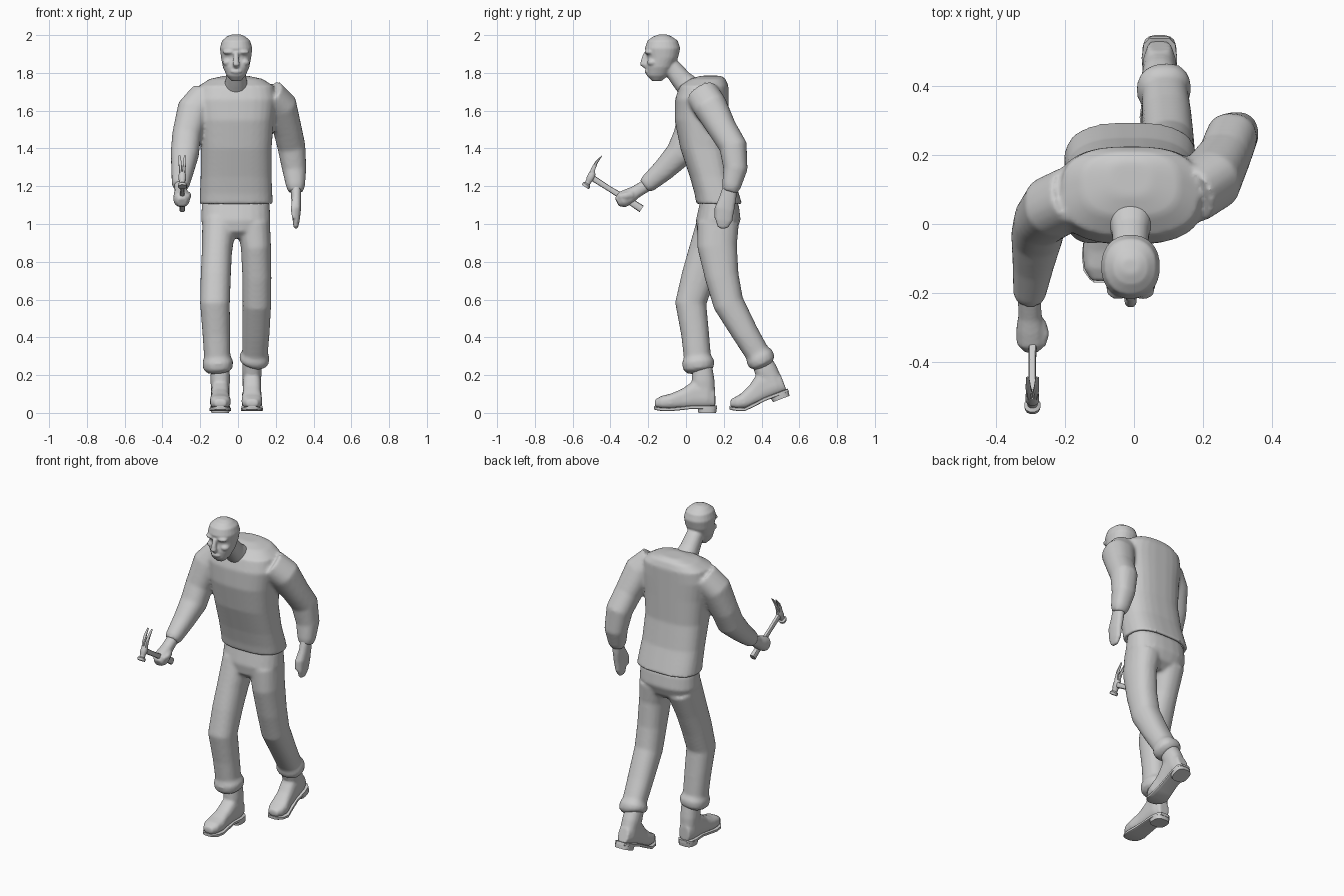
import bpy, bmesh, math
from mathutils import Vector, Matrix


def loft(bm, rings, n=20, e=2.3):
    """Skin a row of (centre, half axis u, half axis v) super-ellipse rings, capped."""
    loops = []
    for c, u, v in rings:
        loop = []
        for i in range(n):
            a = 2 * math.pi * (i + .5) / n
            cs, sn = math.cos(a), math.sin(a)
            p = Vector(u) * math.copysign(abs(cs) ** (2 / e), cs)
            q = Vector(v) * math.copysign(abs(sn) ** (2 / e), sn)
            loop.append(bm.verts.new(Vector(c) + p + q))
        loops.append(loop)
    for a, b in zip(loops, loops[1:]):
        for i in range(n):
            j = (i + 1) % n
            bm.faces.new((a[i], a[j], b[j], b[i]))
    bm.faces.new(loops[0])
    bm.faces.new(loops[-1])


def flat(x, rows):
    """Horizontal rings from rows of (z, y front, y back, half width)."""
    return [((x, (f + b) / 2, z), (w, 0, 0), (0, (b - f) / 2, 0)) for z, f, b, w in rows]


def tube(pts):
    """Rings square to a path of (x, y, z, radius u, radius v)."""
    out = []
    for i, p in enumerate(pts):
        a, b = pts[max(i - 1, 0)], pts[min(i + 1, len(pts) - 1)]
        t = (Vector(b[:3]) - Vector(a[:3])).normalized()
        u = (Vector((1, 0, 0)) - t * t.x).normalized()
        out.append((p[:3], u * p[3], t.cross(u) * p[-1]))
    return out


def ball(bm, c, r):
    bmesh.ops.create_uvsphere(bm, u_segments=14, v_segments=9, radius=1,
                              matrix=Matrix.Translation(c) @ Matrix.Diagonal((*r, 1)))


def finish(bm, name, voxel=0, smooth=4):
    bmesh.ops.recalc_face_normals(bm, faces=bm.faces)
    me = bpy.data.meshes.new(name)
    bm.to_mesh(me)
    bm.free()
    ob = bpy.data.objects.new(name, me)
    bpy.context.collection.objects.link(ob)
    if voxel:
        m = ob.modifiers.new("blend", 'REMESH')
        m.mode, m.voxel_size, m.use_smooth_shade = 'VOXEL', voxel, True
        s = ob.modifiers.new("soften", 'SMOOTH')
        s.factor, s.iterations = .5, smooth
    else:
        bpy.context.view_layer.objects.active = ob
        ob.select_set(True)
        bpy.ops.object.shade_smooth_by_angle(angle=math.radians(40))
        ob.select_set(False)
    return ob


# Shirt: leaning torso with a hollow hem, and both sleeves
bm = bmesh.new()
loft(bm, flat(-.01, [(1.785, .08, .185, .06), (1.768, .02, .21, .14), (1.73, -.035, .225, .2),
                     (1.66, -.058, .225, .215), (1.55, -.06, .225, .2), (1.4, -.03, .225, .188),
                     (1.25, .02, .25, .188), (1.16, .045, .28, .192), (1.105, .055, .298, .194),
                     (1.105, .075, .278, .176), (1.17, .085, .25, .165)]), 28, 2.7)
loft(bm, tube([(.16, .09, 1.68, .09), (.225, .13, 1.62, .09), (.262, .195, 1.5, .076),
               (.283, .25, 1.41, .074), (.298, .262, 1.29, .064), (.305, .24, 1.2, .05),
               (.307, .232, 1.17, .038)]))
loft(bm, tube([(-.17, .08, 1.67, .09), (-.235, .05, 1.6, .09), (-.272, .01, 1.47, .077),
               (-.282, -.035, 1.37, .075), (-.293, -.12, 1.285, .06), (-.303, -.2, 1.215, .048),
               (-.304, -.22, 1.2, .038)]))
finish(bm, "shirt", .01)

# Trousers: hips, striding legs and rolled cuffs
bm = bmesh.new()
loft(bm, flat(-.012, [(1.17, .085, .235, .165), (1.1, .07, .28, .18), (1.02, .052, .29, .184),
                      (.96, .06, .265, .165), (.925, .1, .22, .08)]), 24, 2.5)
loft(bm, tube([(-.1, .165, 1.0, .09, .11), (-.112, .11, .85, .08, .098), (-.118, .065, .72, .08, .09),
               (-.122, .025, .58, .079, .083), (-.115, .048, .42, .073, .074),
               (-.11, .06, .3, .07, .072), (-.107, .064, .27, .082, .086),
               (-.107, .067, .235, .078, .082), (-.105, .07, .215, .055, .058)]))
loft(bm, tube([(.08, .17, 1.0, .09, .11), (.095, .165, .88, .08, .105), (.1, .19, .72, .077, .09),
               (.1, .225, .58, .076, .082), (.095, .315, .42, .072, .07), (.09, .375, .32, .068, .065),
               (.087, .39, .295, .08, .077), (.085, .403, .27, .077, .073),
               (.08, .41, .255, .05, .055)]))
finish(bm, "trousers", .01)

# Head with brow, nose, cheeks and a forward-leaning neck
bm = bmesh.new()
loft(bm, flat(-.01, [(1.757, -.18, -.13, .025), (1.785, -.208, -.095, .05), (1.83, -.213, -.065, .07),
                     (1.88, -.205, -.042, .08), (1.93, -.218, -.03, .086), (1.97, -.205, -.043, .075),
                     (1.992, -.175, -.075, .05), (2.003, -.145, -.1, .025)]), 24, 2.2)
loft(bm, tube([(-.01, -.115, 1.86, .05), (-.01, -.065, 1.815, .05), (-.01, -.025, 1.765, .055),
               (-.01, .04, 1.7, .07)]))
loft(bm, tube([(-.01, -.212, 1.905, .012), (-.01, -.222, 1.87, .015), (-.01, -.226, 1.848, .019),
               (-.01, -.21, 1.835, .015)]), 10)
for s in (-1, 1):
    ball(bm, (-.01 + s * .035, -.193, 1.91), (.036, .026, .014))
    ball(bm, (-.01 + s * .045, -.178, 1.855), (.028, .028, .02))
ball(bm, (-.01, -.207, 1.807), (.03, .013, .012))
finish(bm, "head", .006, 3)

# Hanging hand
bm = bmesh.new()
loft(bm, tube([(.306, .236, 1.21, .03, .036), (.308, .222, 1.14, .027, .045),
               (.31, .205, 1.08, .024, .052), (.308, .2, 1.02, .019, .046),
               (.306, .195, .985, .013, .03), (.306, .195, .975, .006, .015)]), 14)
loft(bm, tube([(.3, .19, 1.13, .016), (.295, .165, 1.08, .016), (.295, .158, 1.03, .01)]), 10)
finish(bm, "open_hand", .007, 3)

# Gripping fist
bm = bmesh.new()
loft(bm, tube([(-.304, -.2, 1.21, .034), (-.302, -.265, 1.17, .034), (-.3, -.3, 1.148, .042),
               (-.298, -.34, 1.128, .044), (-.296, -.365, 1.115, .025)]), 14)
loft(bm, tube([(-.275, -.285, 1.155, .02), (-.264, -.32, 1.15, .019), (-.268, -.355, 1.145, .012)]), 10)
finish(bm, "fist", .007, 3)

# Boots: bending everything behind the ball of the foot lifts the heel
def boot(side, x, y, angle):
    def place(bm):
        piv = Vector((0, -.09, .015))
        rot = Matrix.Rotation(angle, 3, 'X')
        for v in bm.verts:
            if v.co.y > piv.y:
                v.co = piv + rot @ (v.co - piv)
            v.co += Vector((x, y, 0))

    bm = bmesh.new()
    loft(bm, [((0, py, (t + b) / 2), (w, 0, 0), (0, 0, (t - b) / 2)) for py, t, b, w in (
        (.155, .12, .03, .034), (.11, .17, .025, .05), (.04, .17, .025, .049), (-.02, .128, .022, .048),
        (-.08, .102, .02, .056), (-.13, .09, .022, .051), (-.165, .07, .032, .03))], 16, 2.8)
    loft(bm, flat(0, [(.255, .035, .138, .05), (.17, .03, .152, .052), (.09, .04, .155, .048)]), 16)
    place(bm)
    finish(bm, side + "_boot", .008)

    bm = bmesh.new()
    loft(bm, [((0, py, z), (w, 0, 0), (0, 0, .009)) for py, z, w in (
        (.164, .03, .028), (.145, .03, .046), (.1, .03, .052), (.03, .03, .047), (-.04, .022, .052),
        (-.09, .018, .058), (-.135, .02, .053), (-.16, .024, .036), (-.17, .027, .022))], 12, 8)
    loft(bm, flat(0, [(.03, .06, .164, .05), (0, .065, .16, .048)]), 16, 3)
    place(bm)
    finish(bm, side + "_sole")


boot("front", -.094, 0, 0)
boot("rear", .074, .4, math.radians(21))

# Claw hammer: handle, neck, striking face and two curved prongs
hx = -.295
bm = bmesh.new()
loft(bm, tube([(hx, -.235, 1.08, .016, .02), (hx, -.3, 1.122, .014, .018), (hx, -.4, 1.183, .011, .014),
               (hx, -.505, 1.25, .012, .016)]), 10, 3)
finish(bm, "hammer_handle")

bm = bmesh.new()
loft(bm, tube([(hx, -.534, 1.196, .022), (hx, -.526, 1.208, .024), (hx, -.522, 1.214, .015),
               (hx, -.514, 1.228, .016), (hx, -.51, 1.236, .02), (hx, -.5, 1.256, .02),
               (hx, -.494, 1.272, .017)]), 12)
for s in (-1, 1):
    loft(bm, tube([(hx + s * .007, -.499, 1.258, .009, .016), (hx + s * .009, -.492, 1.29, .009, .012),
                   (hx + s * .012, -.475, 1.325, .008, .008), (hx + s * .014, -.445, 1.362, .005, .002)]), 8, 3)
finish(bm, "hammer_head")
